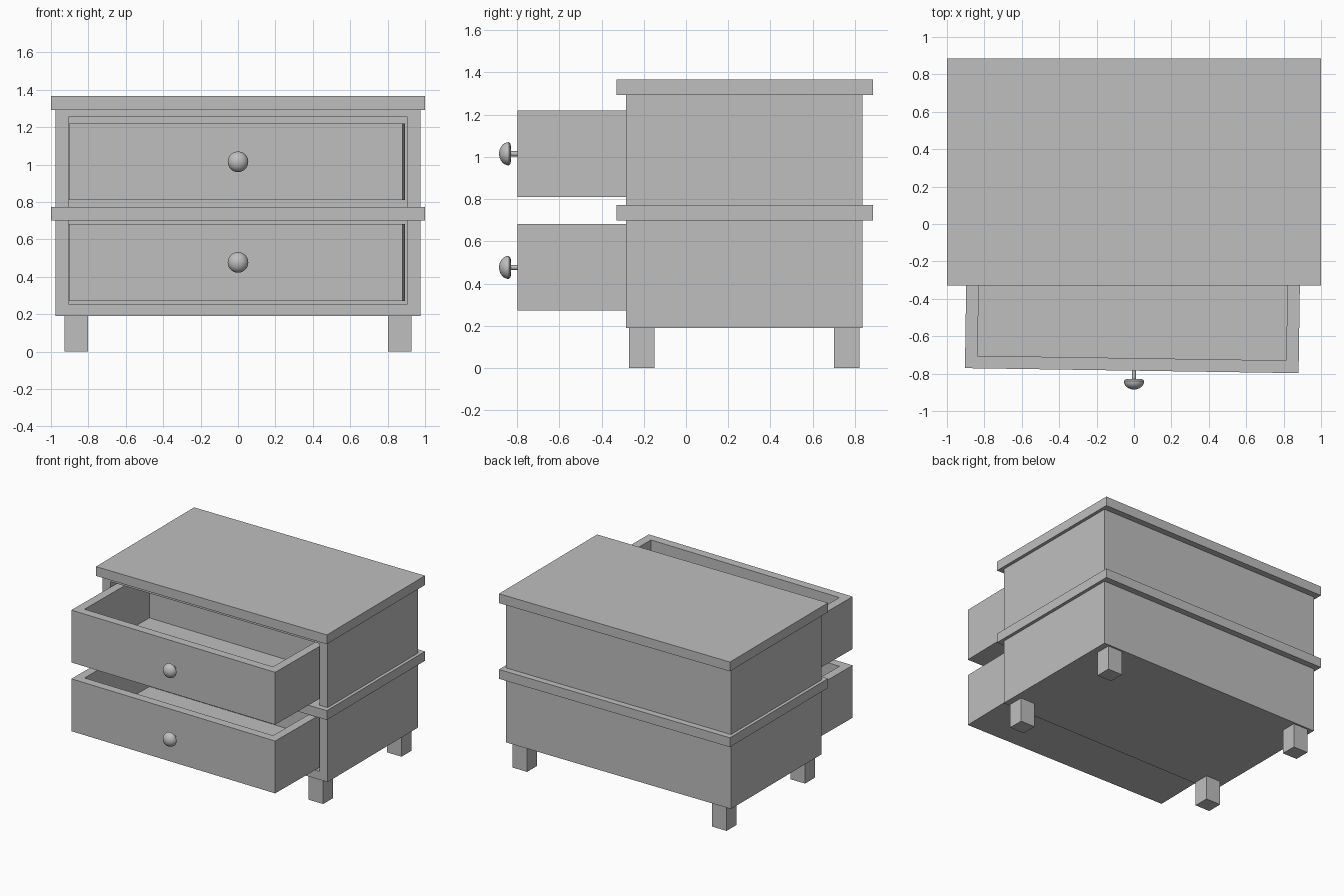
import bpy, bmesh, math
from mathutils import Vector

if "Cube" in bpy.data.objects:
    bpy.data.objects.remove(bpy.data.objects["Cube"])

grey = bpy.data.materials.new("plain grey")
grey.diffuse_color = (0.52, 0.52, 0.52, 1)
grey.use_nodes = True
grey.node_tree.nodes["Principled BSDF"].inputs["Base Color"].default_value = grey.diffuse_color


def finish(name, bm, loc=(0, 0, 0), rot=0):
    bmesh.ops.recalc_face_normals(bm, faces=bm.faces)
    me = bpy.data.meshes.new(name)
    bm.to_mesh(me)
    bm.free()
    me.materials.append(grey)
    ob = bpy.data.objects.new(name, me)
    ob.location = loc
    ob.rotation_euler.z = rot
    bpy.context.collection.objects.link(ob)
    return ob


def box_bm(lo, hi):
    lo, hi = Vector(lo), Vector(hi)
    bm = bmesh.new()
    bmesh.ops.create_cube(bm, size=1)
    for v in bm.verts:
        v.co = [(lo[i] + hi[i]) / 2 + v.co[i] * (hi[i] - lo[i]) for i in range(3)]
    return bm


def box(name, lo, hi):
    return finish(name, box_bm(lo, hi))


def open_box(name, lo, hi, ilo, ihi, direction, loc=(0, 0, 0), rot=0):
    """Box with a rectangular cavity ilo..ihi sunk into the face facing direction."""
    bm = box_bm(lo, hi)
    d = Vector(direction)
    axis = max(range(3), key=lambda i: abs(d[i]))
    bm.normal_update()
    face = max(bm.faces, key=lambda f: f.normal.dot(d))
    floor = ilo[axis] if d[axis] > 0 else ihi[axis]
    for level in (face.verts[0].co[axis], floor):      # rim, then cavity floor
        bmesh.ops.inset_region(bm, faces=[face], thickness=0.02)
        mid = face.calc_center_median()
        for v in face.verts:
            for i in range(3):
                if i == axis:
                    v.co[i] = level
                else:
                    v.co[i] = ihi[i] if v.co[i] > mid[i] else ilo[i]
    return finish(name, bm, loc, rot)


# Cabinet shell, open at the front
open_box("cabinet_body", (-0.975, -0.284, 0.19), (0.975, 0.835, 1.294),
         (-0.905, -0.284, 0.255), (0.905, 0.765, 1.255), (0, -1, 0))

# Overhanging top and middle shelf
for name, z in (("top_slab", 1.293), ("middle_shelf", 0.70)):
    box(name, (-1, -0.329, z), (1, 0.885, z + 0.073))

# Legs
for side, s in (("left", -1), ("right", 1)):
    for end, y in (("front", -0.27), ("back", 0.70)):
        x = s * 0.864
        box(f"{end}_{side}_leg", (x - 0.063, y, 0), (x + 0.063, y + 0.121, 0.195))

# Pulled-out drawers, slightly askew, with their knobs
W, DEPTH, WALL = 0.892, 0.92, 0.067
for name, z in (("lower", 0.272), ("upper", 0.81)):
    open_box(f"{name}_drawer", (-W, 0, 0), (W, DEPTH, 0.41),
             (-W + WALL, WALL, 0.045), (W - WALL, DEPTH - WALL, 0.41), (0, 0, 1),
             loc=(-0.012, -0.784, z), rot=-0.015)

    # Domed knob: stem, flat back, rounded front, lathed around y
    profile = [(0.012, 0.12), (0.012, 0.056), (0.034, 0.057), (0.048, 0.053)]
    profile += [(0.055 * math.cos(a), 0.046 * (1 - math.sin(a)))
                for a in (i * math.pi / 16 for i in range(9))]
    bm = bmesh.new()
    vs = [bm.verts.new((max(r, 0), y, 0)) for r, y in profile]
    edges = [bm.edges.new(p) for p in zip(vs, vs[1:])]
    bmesh.ops.spin(bm, geom=vs + edges, cent=(0, 0, 0), axis=(0, 1, 0),
                   angle=2 * math.pi, steps=32)
    bmesh.ops.remove_doubles(bm, verts=bm.verts, dist=1e-4)
    knob = finish(f"{name}_knob", bm, (0, -0.885, z + 0.205))
    bpy.ops.object.select_all(action='DESELECT')
    knob.select_set(True)
    bpy.context.view_layer.objects.active = knob
    bpy.ops.object.shade_smooth_by_angle(angle=math.radians(40))
